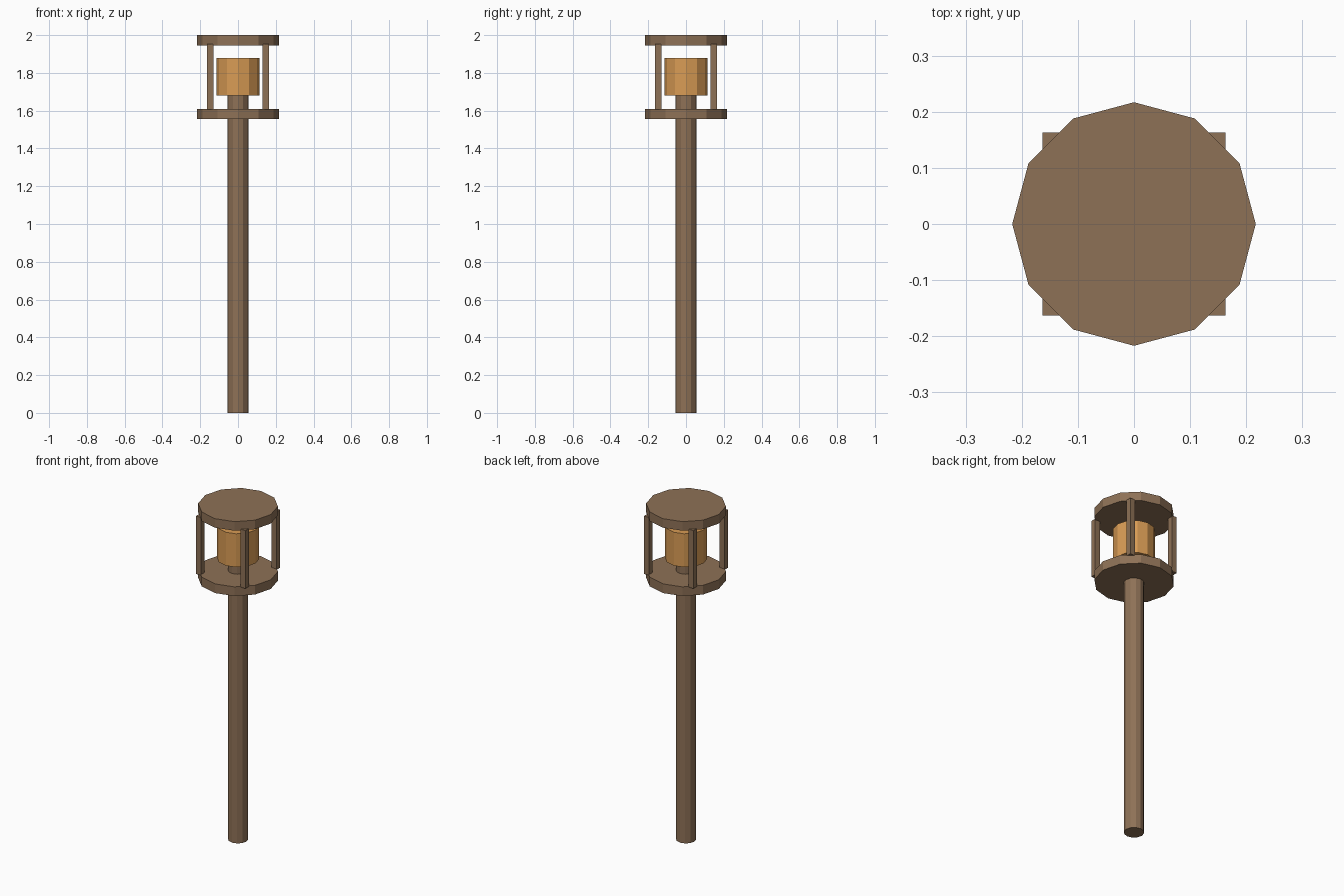
import bpy

cube = bpy.data.objects.get("Cube")
if cube:
    bpy.data.objects.remove(cube, do_unlink=True)


def make_material(name, rgb):
    mat = bpy.data.materials.new(name)
    mat.use_nodes = True
    colour = (*rgb, 1.0)
    mat.diffuse_color = colour
    mat.node_tree.nodes["Principled BSDF"].inputs["Base Color"].default_value = colour
    return mat


wood = make_material("brown wood", (0.27, 0.165, 0.093))
glow = make_material("amber glow", (0.69, 0.33, 0.09))


def finish(name, mat):
    obj = bpy.context.object
    obj.name = name
    obj.data.materials.append(mat)
    return obj


def drum(name, radius, bottom, top, mat):
    """Flat-shaded twelve-sided drum with a corner on each axis."""
    bpy.ops.mesh.primitive_cylinder_add(
        vertices=12, radius=radius, depth=top - bottom,
        location=(0, 0, (bottom + top) / 2))
    return finish(name, mat)


def post(name, x, y, width, bottom, top, mat):
    bpy.ops.mesh.primitive_cube_add(size=1, location=(x, y, (bottom + top) / 2))
    obj = finish(name, mat)
    obj.scale = (width, width, top - bottom)
    bpy.ops.object.transform_apply(location=False, rotation=False, scale=True)
    return obj


# Pole, lantern plates and light
drum("pole", 0.055, 0, 1.69, wood)
drum("lower_plate", 0.217, 1.555, 1.61, wood)
drum("upper_plate", 0.217, 1.946, 2.0, wood)
drum("light", 0.115, 1.68, 1.88, glow)

# Four corner posts between the plates
for side, sx in (("left", 1), ("right", -1)):
    for end, sy in (("front", -1), ("back", 1)):
        post(f"{end}_{side}_post", sx * 0.147, sy * 0.147, 0.033, 1.605, 1.952, wood)
